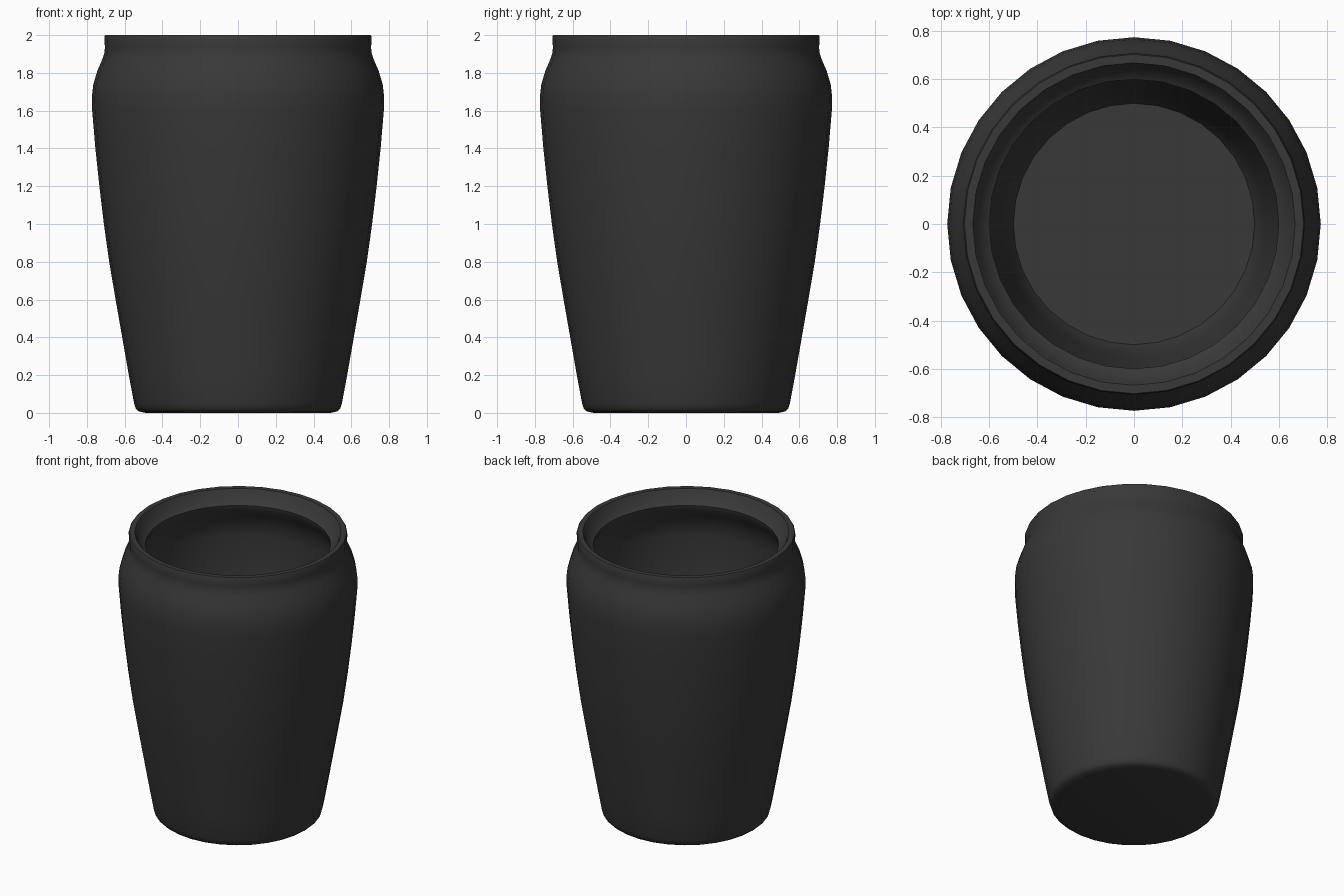
import bpy, bmesh, math

if "Cube" in bpy.data.objects:
    bpy.data.objects.remove(bpy.data.objects["Cube"])

SIDES = 32

# Half profile (radius, height): base, outer wall, rim, inner lip, inner wall, floor
profile = [
    (0.0, 0.0), (0.49, 0.0), (0.525, 0.008), (0.541, 0.022), (0.55, 0.05),
    (0.578, 0.2), (0.613, 0.4), (0.648, 0.6), (0.682, 0.8), (0.71, 1.0),
    (0.734, 1.2), (0.755, 1.4), (0.772, 1.6), (0.774, 1.67), (0.766, 1.74),
    (0.745, 1.81), (0.717, 1.875), (0.706, 1.91), (0.705, 1.94), (0.708, 1.99),
    (0.703, 2.0), (0.668, 2.0), (0.658, 1.985), (0.635, 1.93), (0.60, 1.91),
    (0.605, 1.88), (0.65, 1.82), (0.69, 1.74), (0.704, 1.65), (0.69, 1.4),
    (0.65, 1.0), (0.60, 0.6), (0.55, 0.3), (0.525, 0.12), (0.50, 0.07), (0.0, 0.06),
]

# Lathe the profile around z
bm = bmesh.new()
verts = [bm.verts.new((r, 0, z)) for r, z in profile]
edges = [bm.edges.new(pair) for pair in zip(verts, verts[1:])]
bmesh.ops.spin(bm, geom=verts + edges, cent=(0, 0, 0), axis=(0, 0, 1),
               angle=math.tau, steps=SIDES, use_merge=False)
bmesh.ops.remove_doubles(bm, verts=bm.verts, dist=0.0005)
bmesh.ops.recalc_face_normals(bm, faces=bm.faces)
mesh = bpy.data.meshes.new("pot")
bm.to_mesh(mesh)
bm.free()
pot = bpy.data.objects.new("pot", mesh)
bpy.context.collection.objects.link(pot)

# Dark glaze
mat = bpy.data.materials.new("dark_glaze")
mat.diffuse_color = (0.04, 0.04, 0.04, 1)
mat.use_nodes = True
mat.node_tree.nodes["Principled BSDF"].inputs["Base Color"].default_value = mat.diffuse_color
mesh.materials.append(mat)

# Smooth sides, crisp rim
bpy.context.view_layer.objects.active = pot
pot.select_set(True)
bpy.ops.object.shade_smooth_by_angle(angle=math.radians(50))
